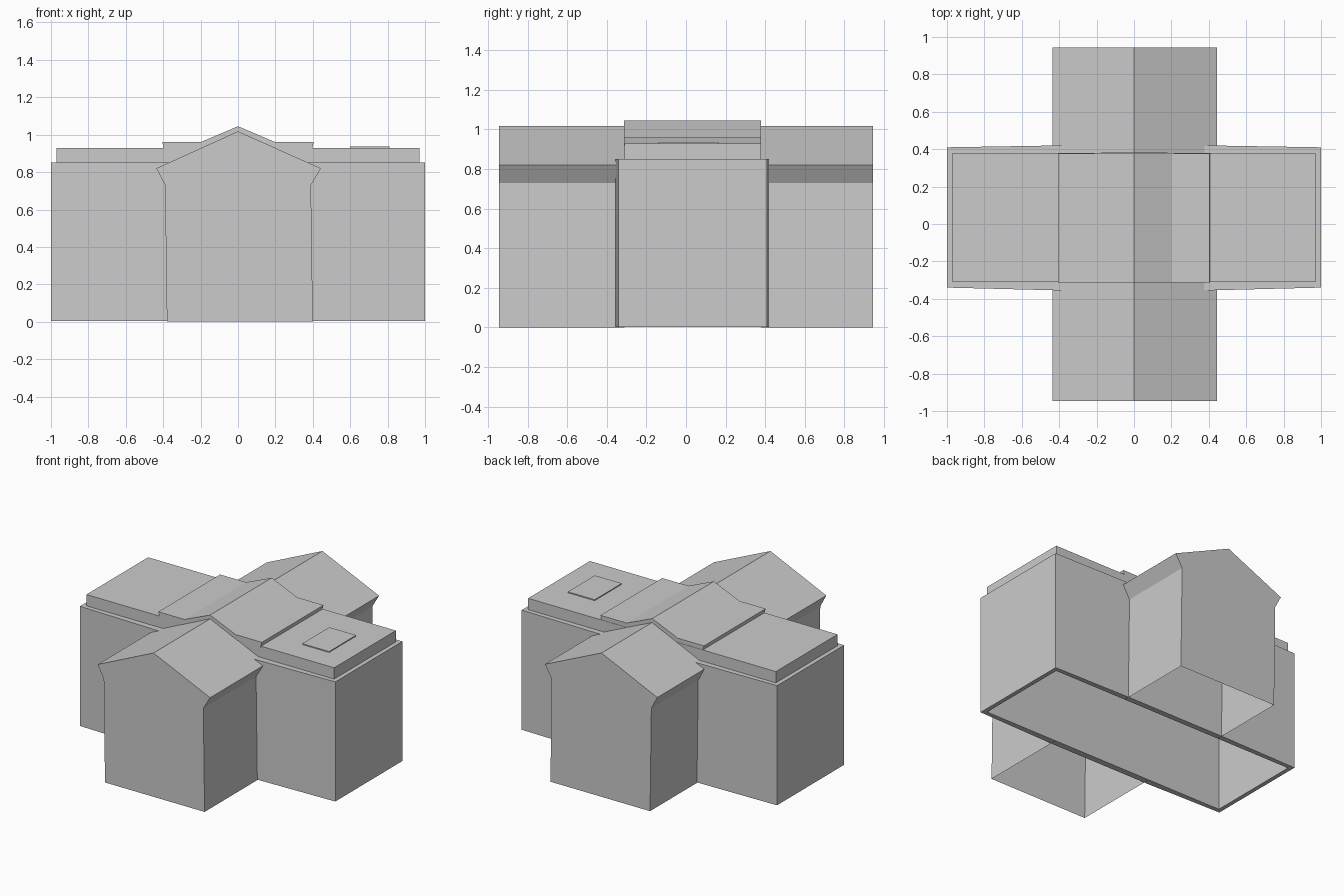
import bpy

if "Cube" in bpy.data.objects:
    bpy.data.objects.remove(bpy.data.objects["Cube"])


def loft(name, rings, closed=True, cap_start=False, cap_end=True):
    """Join matching rings of points with quads, optionally capping the ends."""
    n = len(rings[0])
    verts = [p for r in rings for p in r]
    faces = []
    for k in range(len(rings) - 1):
        a, b = k * n, (k + 1) * n
        for i in range(n if closed else n - 1):
            j = (i + 1) % n
            faces.append((a + i, a + j, b + j, b + i))
    if cap_start:
        faces.append(tuple(reversed(range(n))))
    if cap_end:
        faces.append(tuple(range(len(verts) - n, len(verts))))
    mesh = bpy.data.meshes.new(name)
    mesh.from_pydata(verts, [], faces)
    mesh.update()
    obj = bpy.data.objects.new(name, mesh)
    bpy.context.collection.objects.link(obj)
    return obj


def plan(points, z):
    return [(x, y, z) for x, y in points]


def section(points, y):
    return [(x, y, z) for x, z in points]


# Cross wing: hollow walls, ledge on top and raised flat roof
outer = [(-1, -0.34), (-0.4, -0.355), (0.4, -0.355), (1, -0.34),
         (1, 0.41), (0.4, 0.42), (-0.4, 0.42), (-1, 0.41)]
inner = [(-0.97, -0.31), (-0.4, -0.31), (0.4, -0.31), (0.97, -0.31),
         (0.97, 0.38), (0.4, 0.38), (-0.4, 0.38), (-0.97, 0.38)]
loft("cross_wing", [plan(inner, 0.85), plan(inner, 0.003), plan(outer, 0.003),
                    plan(outer, 0.85), plan(inner, 0.85), plan(inner, 0.93)])

# Gabled halls at front and back, open underneath
gable = [(0.40, 0), (0.39, 0.73), (0.443, 0.82), (0, 1.018),
         (-0.437, 0.82), (-0.39, 0.73), (-0.38, 0)]
loft("front_hall", [section(gable, -0.31), section(gable, -0.945)], closed=False)
gable.reverse()
loft("back_hall", [section(gable, 0.38), section(gable, 0.945)], closed=False)

# Central roof with flat shoulders and a low ridge
ridge = [(-0.395, 0.92), (0.395, 0.92), (0.405, 0.96), (0.2, 0.96),
         (0, 1.045), (-0.2, 0.96), (-0.405, 0.96)]
loft("central_roof", [section(ridge, 0.378), section(ridge, -0.312)], cap_start=True)

# Roof hatch on the right wing
hatch = [(0.6, -0.138), (0.81, -0.138), (0.81, 0.165), (0.6, 0.165)]
loft("roof_hatch", [plan(hatch, 0.925), plan(hatch, 0.937)])
